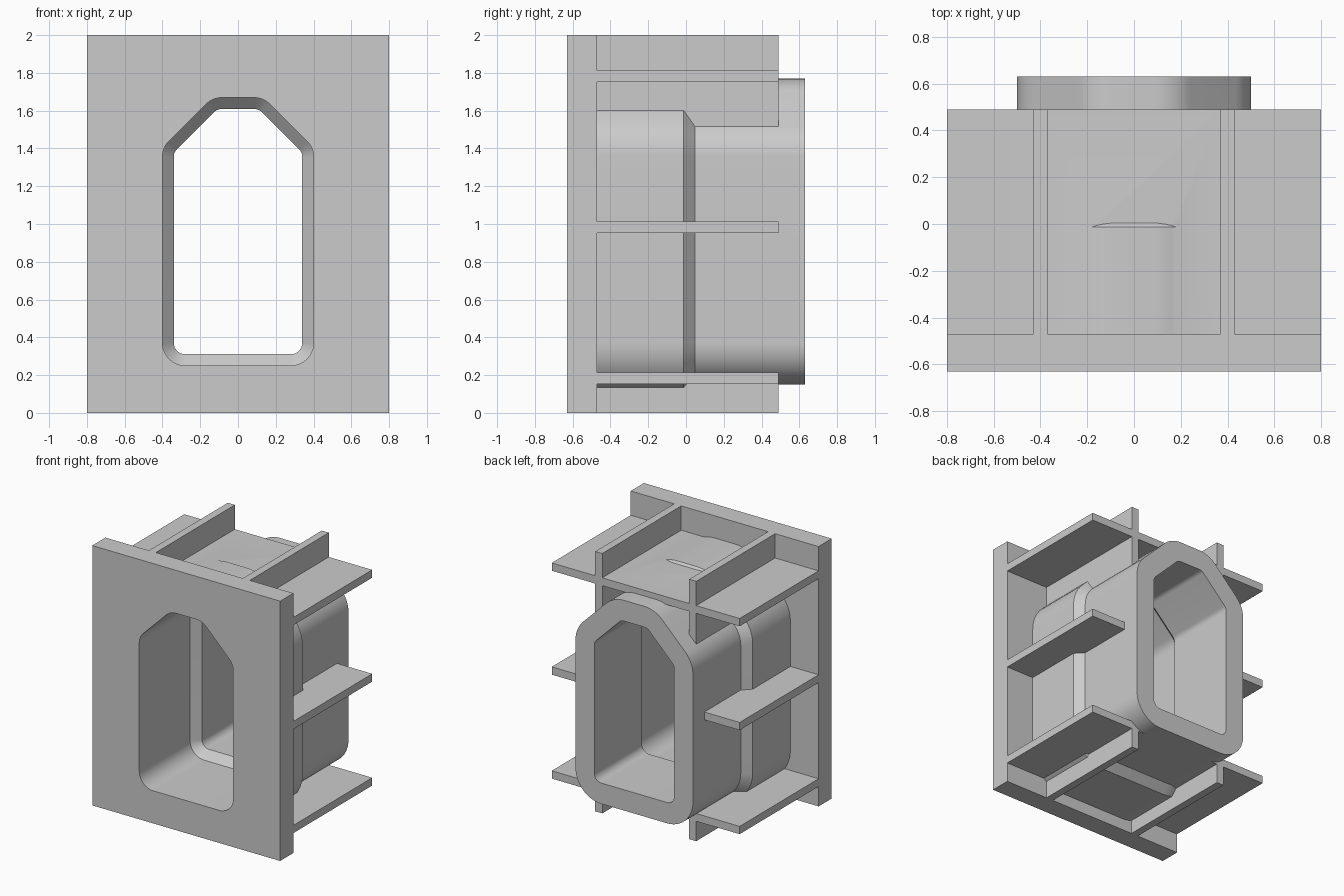
import bpy
import bmesh
import math

cube = bpy.data.objects.get("Cube")
if cube:
    bpy.data.objects.remove(cube, do_unlink=True)

grey = bpy.data.materials.new("light_grey")
grey.use_nodes = True
grey.diffuse_color = (0.6, 0.6, 0.6, 1)
grey.node_tree.nodes["Principled BSDF"].inputs["Base Color"].default_value = (0.6, 0.6, 0.6, 1)


def make_object(name, bm):
    bmesh.ops.recalc_face_normals(bm, faces=bm.faces)
    mesh = bpy.data.meshes.new(name)
    bm.to_mesh(mesh)
    bm.free()
    mesh.materials.append(grey)
    obj = bpy.data.objects.new(name, mesh)
    bpy.context.scene.collection.objects.link(obj)
    return obj


def box(name, x0, x1, y0, y1, z0, z1):
    bm = bmesh.new()
    bmesh.ops.create_cube(bm, size=1)
    for v in bm.verts:
        v.co = ((x0 + x1) / 2 + v.co.x * (x1 - x0),
                (y0 + y1) / 2 + v.co.y * (y1 - y0),
                (z0 + z1) / 2 + v.co.z * (z1 - z0))
    return make_object(name, bm)


def outline(r):
    """Window outline: rounded base and cut-off top corners, r = corner radius."""
    corners = [(0.28, 0.371, -90, 0), (0.28, 1.355, 0, 45), (0.085, 1.549, 45, 90)]
    right = []
    for cx, cz, a0, a1 in corners:
        steps = (a1 - a0) // 5
        for i in range(steps + 1):
            a = math.radians(a0 + (a1 - a0) * i / steps)
            right.append((cx + r * math.cos(a), cz + r * math.sin(a)))
    return right + [(-x, z) for x, z in reversed(right)]


def loft(name, sections):
    """Solid running along y through (y, corner radius) sections."""
    bm = bmesh.new()
    rings = [[bm.verts.new((x, y, z)) for x, z in outline(r)] for y, r in sections]
    for a, b in zip(rings, rings[1:]):
        for i in range(len(a)):
            j = (i + 1) % len(a)
            bm.faces.new((a[i], a[j], b[j], b[i]))
    bm.faces.new(rings[0])
    bm.faces.new(rings[-1])
    return make_object(name, bm)


def combine(target, other, operation):
    mod = target.modifiers.new(operation.lower(), 'BOOLEAN')
    mod.operation = operation
    mod.solver = 'EXACT'
    mod.object = other
    bpy.context.view_layer.update()
    graph = bpy.context.evaluated_depsgraph_get()
    mesh = bpy.data.meshes.new_from_object(target.evaluated_get(graph))
    target.modifiers.clear()
    target.data = mesh
    bpy.data.objects.remove(other, do_unlink=True)


# Front plate
body = box("window_frame", -0.8, 0.8, -0.63, -0.47, 0, 2)

# Upright ribs and shelves behind the plate
RIB = 0.03
for x in (-0.4, 0.4):
    combine(body, box("upright_rib", x - RIB, x + RIB, -0.55, 0.49, 0, 2), 'UNION')
for z in (0.183, 0.983, 1.783):
    combine(body, box("shelf", -0.8, 0.8, -0.55, 0.49, z - RIB, z + RIB), 'UNION')

# Stepped sleeve, then the bore through it
STEP = (-0.012, 0.048)
combine(body, loft("sleeve", [(-0.55, 0.28), (STEP[0], 0.28), (STEP[1], 0.22), (0.63, 0.22)]), 'UNION')
combine(body, loft("bore", [(-0.8, 0.12), (STEP[0], 0.12), (STEP[1], 0.06), (0.8, 0.06)]), 'DIFFERENCE')

# Smooth the rounded corners, keep the edges sharp
bpy.ops.object.select_all(action='DESELECT')
body.select_set(True)
bpy.context.view_layer.objects.active = body
bpy.ops.object.shade_smooth_by_angle(angle=math.radians(25))
